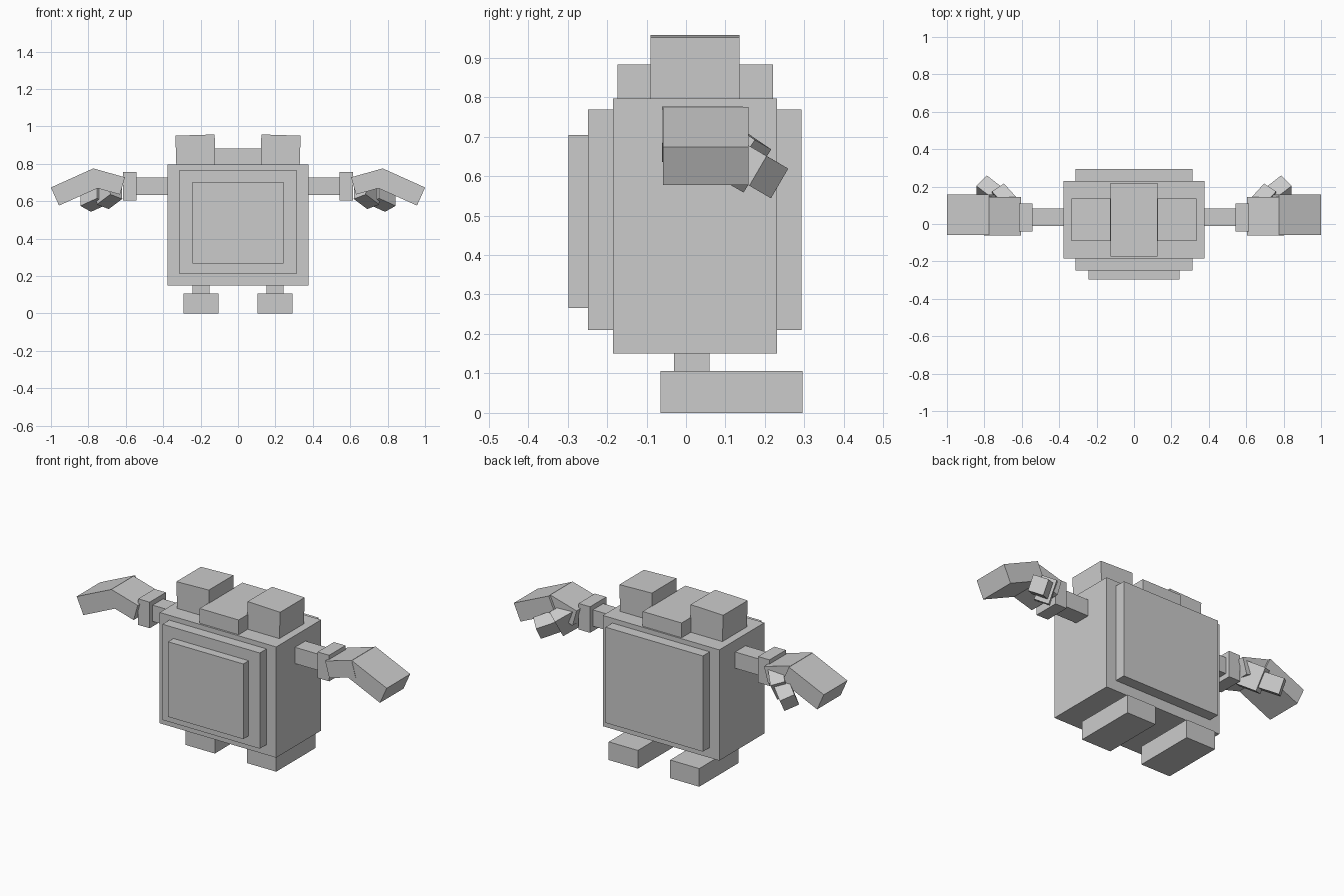
import bpy, bmesh
from math import radians
from mathutils import Matrix, Vector

cube = bpy.data.objects.get("Cube")
if cube:
    bpy.data.objects.remove(cube, do_unlink=True)

grey = bpy.data.materials.new("plain_grey")
grey.use_nodes = True
grey.diffuse_color = (0.6, 0.6, 0.6, 1)
grey.node_tree.nodes["Principled BSDF"].inputs["Base Color"].default_value = (0.6, 0.6, 0.6, 1)


def block(name, centre, size, rot=None, paired=False):
    """Flat-faced box; paired boxes are mirrored across x = 0."""
    bm = bmesh.new()
    turn = rot.to_4x4() if rot else Matrix.Identity(4)
    matrix = Matrix.Translation(centre) @ turn @ Matrix.Diagonal((*size, 1))
    bmesh.ops.create_cube(bm, size=1, matrix=matrix)
    mesh = bpy.data.meshes.new(name)
    bm.to_mesh(mesh)
    bm.free()
    mesh.materials.append(grey)
    obj = bpy.data.objects.new(name, mesh)
    bpy.context.collection.objects.link(obj)
    if paired:
        obj.modifiers.new("mirror", 'MIRROR').use_mirror_merge = False
    return obj


def span(name, x, y, z, paired=False, rot=None):
    """Box given by its extent along each axis."""
    limits = (x, y, z)
    return block(name, [(a + b) / 2 for a, b in limits],
                 [b - a for a, b in limits], rot, paired)


def turn_y(degrees):
    return Matrix.Rotation(radians(degrees), 3, 'Y')


def aim(direction, up):
    """Rotation with x along direction and z as near to up as possible."""
    d = Vector(direction).normalized()
    side = Vector(up).cross(d).normalized()
    return Matrix((d, side, d.cross(side))).transposed()


# Torso with stepped front and back plates
span("torso", (-0.376, 0.376), (-0.185, 0.23), (0.15, 0.796))
span("outer_front_plate", (-0.314, 0.314), (-0.248, -0.18), (0.21, 0.768))
span("inner_front_plate", (-0.243, 0.243), (-0.298, -0.24), (0.266, 0.704))
span("back_plate", (-0.314, 0.314), (0.22, 0.293), (0.21, 0.768))

# Head block and raised eye blocks
span("head", (-0.126, 0.126), (-0.174, 0.22), (0.78, 0.882))
span("eye_blocks", (0.122, 0.332), (-0.09, 0.136), (0.77, 0.954), True, turn_y(1.8))

# Legs and feet
span("legs", (0.153, 0.242), (-0.03, 0.06), (0.09, 0.16), True)
span("feet", (0.104, 0.292), (-0.065, 0.295), (0, 0.106), True)

# Arms and wrists
span("arms", (0.36, 0.56), (-0.012, 0.084), (0.633, 0.728), True)
span("wrists", (0.542, 0.616), (-0.04, 0.11), (0.604, 0.756), True)

# Hands: palm, drooping finger slab and two-part thumb
block("palms", (0.703, 0.042, 0.706), (0.177, 0.205, 0.096), turn_y(-15.7), True)
block("fingers", (0.866, 0.05, 0.676), (0.247, 0.217, 0.106), turn_y(24.2), True)
thumb_up = (0, 0.5, 0.86)
base_dir = Vector((0.6, 0.66, -0.45))
tip_dir = Vector((0.75, 0.58, -0.34))
block("thumb_bases", Vector((0.725, 0.16, 0.625)) - base_dir * 0.06,
      (0.12, 0.08, 0.13), aim(base_dir, thumb_up), True)
block("thumb_tips", Vector((0.815, 0.21, 0.597)) - tip_dir * 0.06,
      (0.12, 0.085, 0.087), aim(tip_dir, thumb_up), True)
